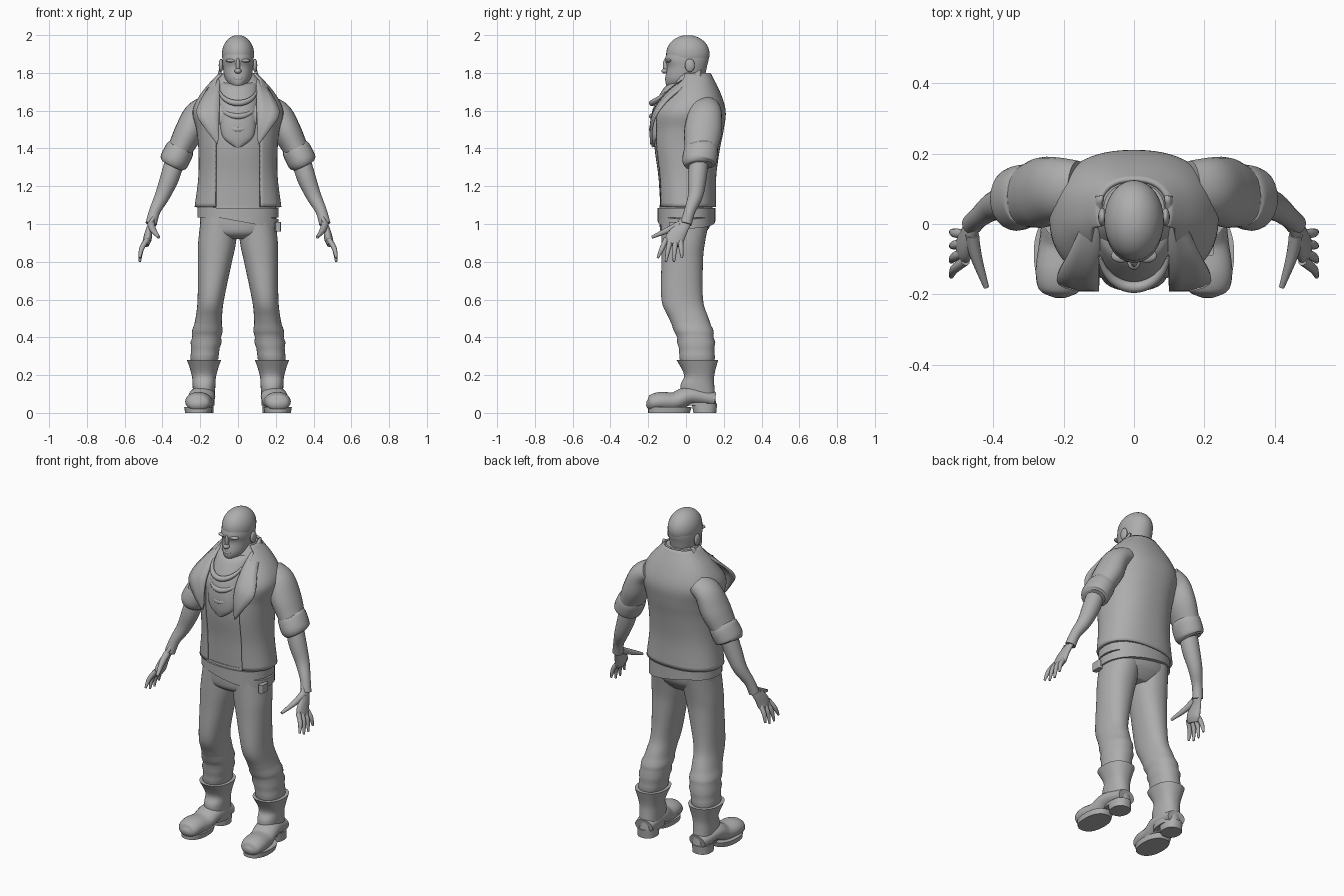
import bpy
from math import sin, cos, pi, asin
from mathutils import Vector

cube = bpy.data.objects.get("Cube")
if cube:
    bpy.data.objects.remove(cube, do_unlink=True)

grey = bpy.data.materials.new("plain grey")
grey.use_nodes = True
grey.diffuse_color = (0.42, 0.42, 0.42, 1)
grey.node_tree.nodes["Principled BSDF"].inputs["Base Color"].default_value = grey.diffuse_color


def spline(rows, steps=5):
    """Catmull-Rom interpolation of equal-length tuples."""
    out = []
    last = len(rows) - 1
    for i in range(last):
        before, start, end, after = (rows[max(0, min(last, i + k))] for k in (-1, 0, 1, 2))
        for step in range(steps):
            t = step / steps
            out.append([q + t / 2 * (r - p + t * (2 * p - 5 * q + 4 * r - s + t * (3 * (q - r) + s - p)))
                        for p, q, r, s in zip(before, start, end, after)])
    return out + [list(rows[last])]


def finish(name, verts, faces, mirror=False, thickness=0):
    """Make a smooth-shaded object, optionally mirrored in x and thickened."""
    mesh = bpy.data.meshes.new(name)
    mesh.from_pydata(verts, [], faces)
    mesh.materials.append(grey)
    obj = bpy.data.objects.new(name, mesh)
    bpy.context.collection.objects.link(obj)
    bpy.ops.object.select_all(action="DESELECT")
    obj.select_set(True)
    bpy.context.view_layer.objects.active = obj
    bpy.ops.object.shade_smooth_by_angle(angle=pi / 4)
    if thickness:
        obj.modifiers.new("thickness", "SOLIDIFY").thickness = thickness
    if mirror:
        obj.modifiers.new("mirror", "MIRROR").use_mirror_merge = False
    return obj


def skin(rings, closed=True):
    """Bridge equal rings of points into faces, capping closed ones."""
    count = len(rings[0])
    verts = [point for ring in rings for point in ring]
    faces = []
    for low in range(0, len(verts) - count, count):
        for j in range(count if closed else count - 1):
            k = (j + 1) % count
            faces.append((low + j, low + k, low + count + k, low + count + j))
    if closed:
        faces.append(tuple(reversed(range(count))))
        faces.append(tuple(range(len(verts) - count, len(verts))))
    return verts, faces


def power(value, exponent):
    return abs(value) ** exponent * (1 if value >= 0 else -1)


def loft(name, rows, square=2.3, centre=0, lean=0, side_tilt=0, front_tilt=0,
         wrinkle=0, opening=0, sides=40, **options):
    """Upright loft. Row: height, half width, front y, back y."""
    rings = []
    for z, width, front, back in spline(rows):
        fold = wrinkle * sin(90 * z) if z < 0.45 else 0
        width += fold
        depth = (back - front) / 2 + fold
        middle = (front + back) / 2
        start = asin(min(opening / width, 0.9) ** (square / 2))
        ring = []
        for j in range(sides + 1 if opening else sides):
            a = start + (2 * pi - 2 * start) * j / sides
            x = centre + lean * z + width * power(sin(a), 2 / square)
            y = -depth * power(cos(a), 2 / square)
            ring.append((x, middle + y, z + side_tilt * x + front_tilt * y))
        rings.append(ring)
    return finish(name, *skin(rings, not opening), **options)


def tube(name, rows, along=(0, 1, 0), flat=1.0, sides=24, **options):
    """Tube on a path. Row: x, y, z, radius; flat scales the radius across."""
    rows = spline(rows)
    points = [Vector(row[:3]) for row in rows]
    rings = []
    for i, row in enumerate(rows):
        tangent = (points[min(i + 1, len(points) - 1)] - points[max(i - 1, 0)]).normalized()
        u = Vector(along)
        u = (u - tangent * u.dot(tangent)).normalized() * row[3]
        v = tangent.cross(u) * flat
        turns = [2 * pi * j / sides for j in range(sides)]
        rings.append([points[i] + u * cos(a) + v * sin(a) for a in turns])
    return finish(name, *skin(rings), **options)


def ball(name, centre, size, rows=24, sides=32, **options):
    """Ellipsoid from its centre and three radii."""
    rings = []
    for i in range(1, rows):
        rise = pi * i / rows
        turns = [2 * pi * j / sides for j in range(sides)]
        units = [(sin(rise) * cos(a), sin(rise) * sin(a), -cos(rise)) for a in turns]
        rings.append([[c + s * k for c, s, k in zip(centre, size, unit)] for unit in units])
    return finish(name, *skin(rings), **options)


# Torso: open vest over a slightly smaller shirt
torso = [(1.09, .23, -.15, .16), (1.25, .21, -.16, .16), (1.4, .21, -.18, .18), (1.5, .22, -.18, .2),
         (1.6, .24, -.17, .21), (1.7, .19, -.1, .18), (1.8, .1, -.05, .13)]
inset = 0.014
loft("vest", torso, opening=.12, sides=56, thickness=inset)
loft("shirt", [(z, width - inset, front + inset, back - inset) for z, width, front, back in torso])

# Wide pointed lapels that fold out from the vest edge
lapel_edge = [(.11, .08, 1.78), (.18, -.07, 1.69), (.22, -.16, 1.59), (.17, -.19, 1.5), (.11, -.19, 1.42)]
strip = []
for x, y, z in spline(lapel_edge):
    outer, inner = Vector((x, y, z)), Vector((.1, y, z + .04))
    strip.append([outer.lerp(inner, part / 3) for part in range(4)])
finish("lapels", *skin(strip, closed=False), mirror=True, thickness=inset)

# Neck scarf with a hanging bib and draped folds
loft("scarf", [(1.41, .02, -.18, -.14), (1.46, .08, -.19, -.12), (1.55, .1, -.19, -.06),
               (1.65, .12, -.17, .08), (1.74, .11, -.12, .12), (1.76, .09, -.09, .11)],
     square=2.1, front_tilt=.2)
for drop in (1.64, 1.57, 1.5):
    angles = [k / 3 for k in range(-4, 5)]
    tube("scarf_fold", [(.1 * sin(a), .11 * (1 - cos(a)) - .18, drop + .08 * (1 - cos(a)), .014 * cos(a) + .002)
                        for a in angles], along=(0, 0, 1), sides=12)

# Head and face
ball("skull", (0, .01, 1.9), (.085, .115, .1))
loft("face_and_neck", [(1.62, .07, -.03, .1), (1.7, .06, -.05, .1), (1.73, .05, -.1, .1), (1.77, .07, -.11, .1),
                       (1.83, .08, -.1, .11), (1.87, .083, -.11, .12), (1.91, .08, -.1, .12)], square=2.1)
ball("nose_bridge", (0, -.105, 1.84), (.011, .017, .04))
ball("nose_tip", (0, -.112, 1.81), (.018, .018, .014))
ball("lips", (0, -.1, 1.77), (.027, .012, .01))
ball("brows", (.035, -.09, 1.865), (.03, .02, .01), mirror=True)
ball("ears", (.09, .02, 1.84), (.012, .026, .035), mirror=True)

# Sleeves with rolled cuffs, then forearms
tube("sleeves", [(.16, .1, 1.62, .08), (.22, .1, 1.58, .09), (.26, .09, 1.49, .1), (.3, .08, 1.41, .09),
                 (.33, .07, 1.35, .08)], flat=.75, mirror=True)
tube("rolled_cuffs", [(.3, .08, 1.41, .08), (.31, .08, 1.39, .09), (.34, .07, 1.33, .09), (.35, .07, 1.31, .07)],
     flat=.85, mirror=True)
tube("forearms", [(.33, .07, 1.35, .05), (.36, .06, 1.25, .05), (.4, .05, 1.15, .04), (.44, .02, 1.07, .03),
                  (.46, 0, 1, .03)], mirror=True)

# Hands: palm, four spread fingers, thumb
tube("palms", [(.45, .01, 1.03, .03), (.47, -.03, .97, .04), (.48, -.06, .92, .05), (.49, -.07, .89, .04)],
     flat=.45, mirror=True)
for i, name in enumerate(("index", "middle", "ring", "little")):
    base = .025 * i - .105
    tip = .043 * i - .15
    end = .8 if name in ("middle", "ring") else .82
    tube(name + "_fingers", [(.48, base, .92, .014), (.51, (base + tip) / 2, .87, .013), (.52, tip, end, .006)],
         sides=12, mirror=True)
tube("thumbs", [(.46, -.03, 1, .02), (.45, -.09, .97, .017), (.42, -.18, .93, .008)], sides=12, mirror=True)

# Trousers, crumpled above the boots
loft("trouser_hips", [(.92, .1, -.09, .07), (.95, .17, -.13, .1), (1, .2, -.14, .13), (1.1, .2, -.14, .14)])
loft("trouser_legs", [(.27, .07, -.03, .15), (.4, .08, -.05, .15), (.5, .07, -.09, .12), (.6, .07, -.13, .09),
                      (.8, .09, -.13, .09), (.9, .1, -.13, .1), (1.05, .1, -.13, .13)],
     square=2.2, centre=.21, lean=-.11, wrinkle=.004, mirror=True)

# Waistband, slanted belt and its small pouch
for name, z, slope in (("waistband", 1.06, 0), ("slanted_belt", 1.04, -.18)):
    loft(name, [(z - .025, .215, -.15, .155), (z + .025, .215, -.15, .155)], side_tilt=slope)
loft("belt_pouch", [(.96, .015, -.09, -.03), (1.01, .015, -.09, -.03)], square=6, centre=.212)

# Boots: flared shaft, rounded foot, sole and heel
loft("boot_shafts", [(.04, .055, -.02, .16), (.14, .06, -.03, .15), (.2, .065, -.01, .15), (.28, .09, -.05, .17)],
     centre=.18, mirror=True)
tube("boot_feet", [(.21, -.21, .05, .01), (.21, -.19, .05, .04), (.21, -.14, .06, .05), (.2, -.06, .06, .05),
                   (.19, .02, .09, .05), (.18, .15, .07, .04)], along=(0, 0, 1), flat=1.4, mirror=True)
loft("boot_soles", [(0, .07, -.2, .02), (.03, .075, -.2, .03)], centre=.21, mirror=True)
loft("boot_heels", [(0, .055, .04, .16), (.05, .055, .03, .165)], centre=.185, mirror=True)
